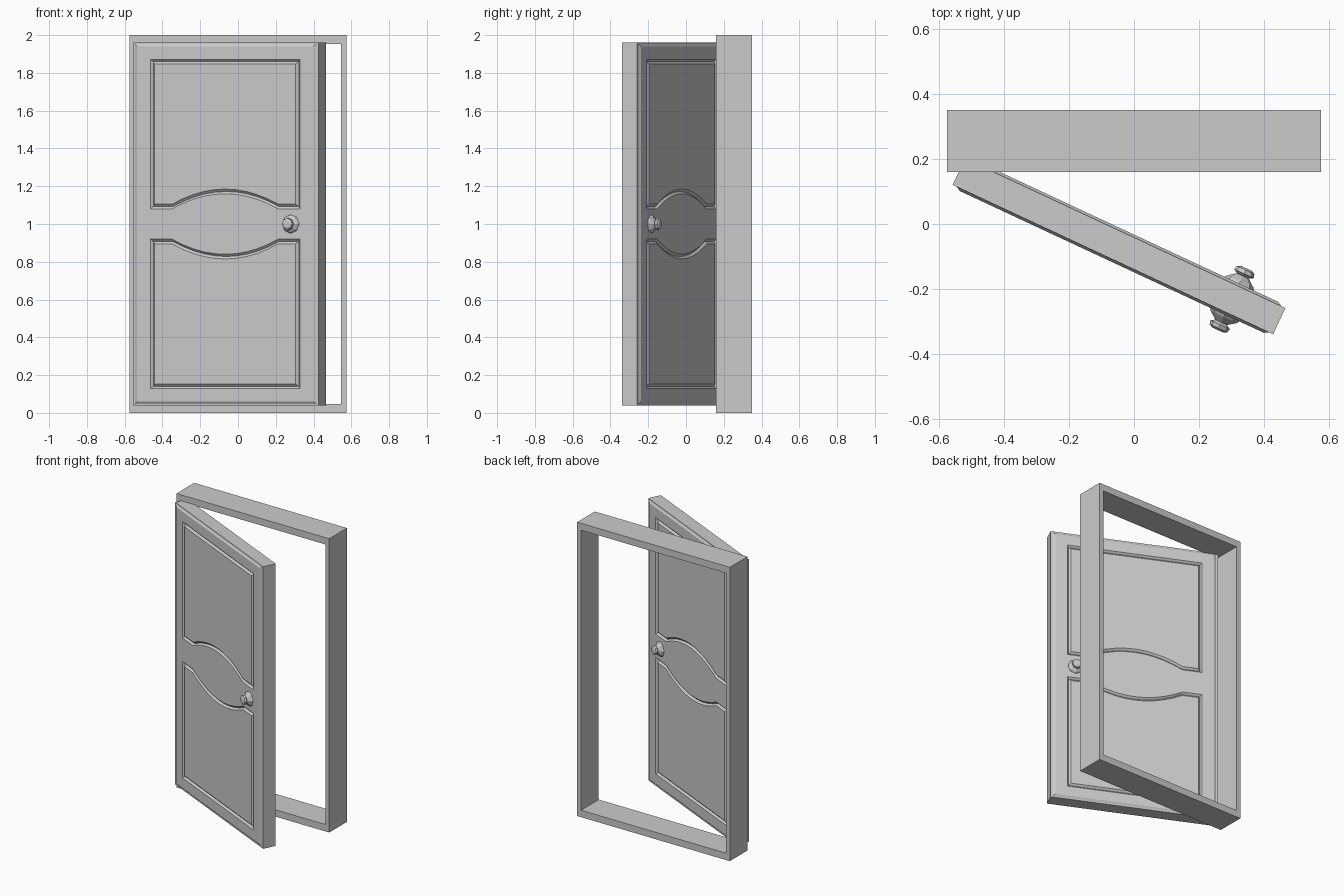
import bpy, bmesh, math
from mathutils import Matrix, Vector

cube = bpy.data.objects.get("Cube")
if cube:
    bpy.data.objects.remove(cube, do_unlink=True)

# Single flat grey
grey = bpy.data.materials.new("grey_paint")
grey.use_nodes = True
colour = (0.6, 0.6, 0.6, 1)
grey.diffuse_color = colour
grey.node_tree.nodes["Principled BSDF"].inputs["Base Color"].default_value = colour


def finish(bm, name, matrix=Matrix()):
    bmesh.ops.remove_doubles(bm, verts=bm.verts, dist=0.0001)
    bmesh.ops.recalc_face_normals(bm, faces=bm.faces)
    mesh = bpy.data.meshes.new(name)
    bm.to_mesh(mesh)
    bm.free()
    mesh.materials.append(grey)
    obj = bpy.data.objects.new(name, mesh)
    obj.matrix_world = matrix
    bpy.context.collection.objects.link(obj)
    return obj


def ring(bm, points, y):
    return [bm.verts.new((x, y, z)) for x, z in points]


def bridge(bm, a, b):
    n = len(a)
    for i in range(n):
        bm.faces.new((a[i], a[(i + 1) % n], b[(i + 1) % n], b[i]))


def rect(w, h):
    return [(-w, -h), (w, -h), (w, h), (-w, h)]


# Door frame: rectangular ring with thin sides and thicker head and sill
bm = bmesh.new()
outer, inner = rect(0.575, 1.0), rect(0.545, 0.953)
loops = [ring(bm, p, y) for p, y in
         ((outer, 0.16), (outer, 0.35), (inner, 0.35), (inner, 0.16))]
for i in range(4):
    bridge(bm, loops[i], loops[(i + 1) % 4])
finish(bm, "door_frame", Matrix.Translation((0, 0, 1)))

# Door leaf, shaped about its own centre and then swung open
HALF_W, HALF_H, HALF_T = 0.543, 0.96, 0.0445
RAISE, GROOVE = 0.008, 0.012
ARC_W, ARC_RISE, ARC_STEPS = 0.31, 0.08, 10
swing = Matrix.Translation((-0.046, -0.069, 1)) @ Matrix.Rotation(math.radians(-25), 4, 'Z')


def panel_outline(inset, up):
    """Rectangle with an arched edge facing the middle of the door."""
    w, top, flat = 0.437 - inset, 0.872 - inset, 0.08 + inset
    pts = [(-w, top), (-w, flat)]
    for i in range(ARC_STEPS + 1):
        t = 2 * i / ARC_STEPS - 1
        pts.append((ARC_W * t, flat + ARC_RISE * (1 - t * t)))
    pts += [(w, flat), (w, top)]
    return [(x, z * up) for x, z in pts]


bm = bmesh.new()
edges_front_back = []
for side in (-1, 1):
    base, face = side * HALF_T, side * (HALF_T + RAISE)
    slab = ring(bm, rect(HALF_W, HALF_H), base)
    foot = ring(bm, rect(HALF_W - 0.014, HALF_H - 0.008), base)
    rim = ring(bm, rect(HALF_W - 0.028, HALF_H - 0.02), face)
    bridge(bm, slab, foot)
    bridge(bm, foot, rim)
    edges_front_back.append(slab)
    borders = [rim]
    # Two panels, each bounded by a V groove
    for up in (-1, 1):
        lip = ring(bm, panel_outline(0, up), face)
        floor = ring(bm, panel_outline(0.012, up), face - side * GROOVE)
        panel = ring(bm, panel_outline(0.025, up), face)
        bridge(bm, lip, floor)
        bridge(bm, floor, panel)
        bm.faces.new(panel)
        borders.append(lip)
    # Flat stiles and rails around the panels
    edges = [bm.edges.get((b[i - 1], b[i])) or bm.edges.new((b[i - 1], b[i]))
             for b in borders for i in range(len(b))]
    bmesh.ops.triangle_fill(bm, edges=edges, use_beauty=True, normal=Vector((0, side, 0)))
bridge(bm, *edges_front_back)
finish(bm, "door_leaf", swing)

# Faceted knobs: flared rosette, neck and rounded grip as (radius, distance)
KNOB = [(0.05, 0.0), (0.044, 0.008), (0.02, 0.026), (0.033, 0.034), (0.03, 0.046), (0.018, 0.052)]
SIDES = 8
for name, side in (("front_knob", -1), ("back_knob", 1)):
    bm = bmesh.new()
    rings = []
    for r, d in KNOB:
        pts = [(0.383 + r * math.cos(math.tau * i / SIDES), r * math.sin(math.tau * i / SIDES))
               for i in range(SIDES)]
        rings.append(ring(bm, pts, side * (HALF_T + RAISE + d)))
    for a, b in zip(rings, rings[1:]):
        bridge(bm, a, b)
    bm.faces.new(rings[0])
    bm.faces.new(rings[-1])
    finish(bm, name, swing)
